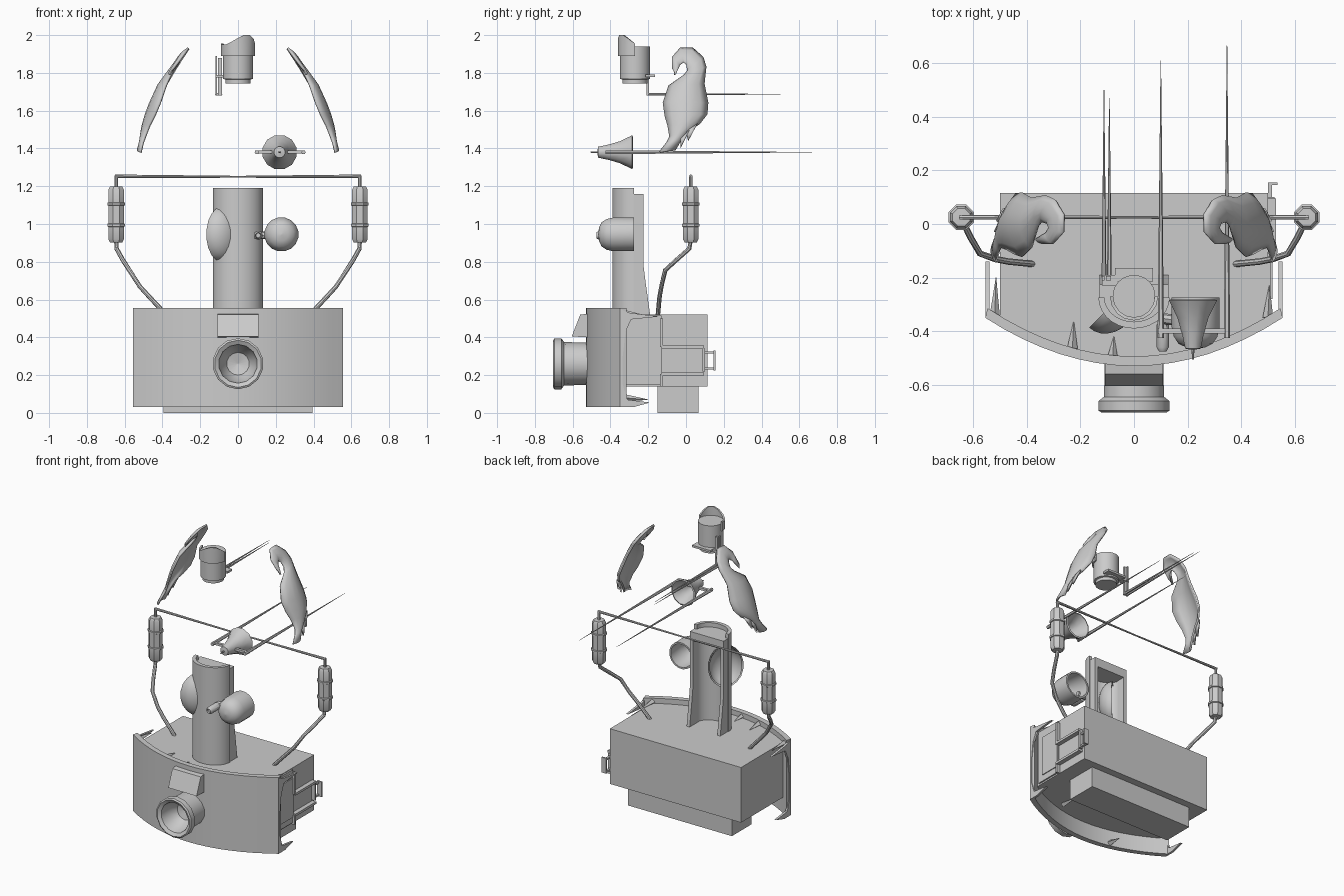
import bpy, bmesh
from math import sin, cos, pi, radians
from mathutils import Vector


def make(name, verts, faces, smooth=True):
    me = bpy.data.meshes.new(name)
    me.from_pydata([tuple(v) for v in verts], [], faces)
    bm = bmesh.new()
    bm.from_mesh(me)
    bmesh.ops.recalc_face_normals(bm, faces=bm.faces)
    bm.to_mesh(me)
    bm.free()
    ob = bpy.data.objects.new(name, me)
    bpy.context.collection.objects.link(ob)
    if smooth:
        bpy.ops.object.select_all(action='DESELECT')
        ob.select_set(True)
        bpy.context.view_layer.objects.active = ob
        bpy.ops.object.shade_smooth_by_angle(angle=radians(35))
    return ob


def prism(name, pts, axis, a, b):
    # outline extruded along one axis from a to b
    place = {'x': lambda p, h: (h, p[0], p[1]), 'z': lambda p, h: (p[0], p[1], h)}[axis]
    n = len(pts)
    v = [place(p, a) for p in pts] + [place(p, b) for p in pts]
    f = [(i, (i + 1) % n, (i + 1) % n + n, i + n) for i in range(n)]
    return make(name, v, f + [tuple(range(n)), tuple(range(n, 2 * n))])


def box(name, x0, x1, y0, y1, z0, z1):
    return prism(name, [(x0, y0), (x1, y0), (x1, y1), (x0, y1)], 'z', z0, z1)


def lathe(name, profile, centre, axis, n=12, squash=1.0):
    # profile of (radius, height) spun about an axis; squash narrows one width
    q = Vector(axis).to_track_quat('Z', 'Y')
    v, f = [], []
    for r, h in profile:
        for i in range(n):
            a = 2 * pi * (i + 0.5) / n
            v.append(Vector(centre) + q @ Vector((r * squash * cos(a), r * sin(a), h)))
    for k in range(len(profile) - 1):
        for i in range(n):
            j = (i + 1) % n
            f.append((k * n + i, k * n + j, k * n + n + j, k * n + n + i))
    return make(name, v, f)


def tube(name, path, radii, n=8):
    # swept tube through points, one radius per point
    v, f = [], []
    P = [Vector(p) for p in path]
    for k, p in enumerate(P):
        d = P[min(k + 1, len(P) - 1)] - P[max(k - 1, 0)]
        q = d.to_track_quat('Z', 'Y')
        r = radii[k] if isinstance(radii, (list, tuple)) else radii
        v += [p + q @ Vector((r * cos(2 * pi * i / n), r * sin(2 * pi * i / n), 0)) for i in range(n)]
    for k in range(len(P) - 1):
        f += [(k * n + i, k * n + (i + 1) % n, k * n + n + (i + 1) % n, k * n + n + i) for i in range(n)]
    f += [tuple(range(n)), tuple(range((len(P) - 1) * n, len(P) * n))]
    return make(name, v, f)


def arc_y(x):
    return -0.53 + 0.18 * (x / 0.555) ** 2


# body with bowed front, and plinth
xs = [-0.5 + i / 12 for i in range(13)]
prism("body", [(x, arc_y(x) + 0.03) for x in xs] + [(0.5, 0.115), (-0.5, 0.115)], 'z', 0.14, 0.52)
box("plinth", -0.395, 0.395, -0.15, 0.065, 0, 0.14)

# curved front shield with torn side flaps and small thorns
xs = [-0.555 + 1.11 * i / 16 for i in range(17)]
prism("front_shield", [(x, arc_y(x)) for x in xs] +
      [(x * 0.985, arc_y(x) + 0.036) for x in reversed(xs)], 'z', 0.03, 0.555)
flap = [(-0.35, 0.55), (-0.30, 0.53), (-0.14, 0.51), (-0.29, 0.495), (-0.32, 0.43), (-0.335, 0.3),
        (-0.335, 0.15), (-0.31, 0.07), (-0.19, 0.055), (-0.28, 0.03), (-0.35, 0.03)]
for s in (-1, 1):
    prism("shield_flap", flap, 'x', s * 0.54, s * 0.555)
for x, y, z, l in [(-0.23, -0.465, 0.53, 0.1), (-0.08, -0.5, 0.53, 0.08), (-0.52, -0.35, 0.53, 0.15),
                   (0.5, -0.35, 0.53, 0.12), (0.3, -0.33, 0.08, 0.13), (-0.2, -0.47, 0.05, 0.1)]:
    tube("thorn", [(x, y, z), (x + 0.005, y + l, z - 0.01)], [0.02, 0.001], 4)

# front horn (hollow) and tilted plate above it
lathe("front_horn", [(0.112, -0.17), (0.112, 0), (0.115, 0.12), (0.135, 0.135), (0.135, 0.172),
                     (0.125, 0.178), (0.103, 0.165), (0.09, 0.1), (0.06, 0.05), (0.0, 0.035)],
      (0, -0.525, 0.26), (0, -1, 0), 14)
prism("tilted_plate", [(-0.605, 0.405), (-0.56, 0.52), (-0.52, 0.525), (-0.52, 0.40)], 'x', -0.108, 0.108)

# half-pipe column with flared back plates and a cap
ang = [pi + pi * i / 14 for i in range(15)]
prism("column", [(0.133 * cos(a), -0.275 + 0.115 * sin(a)) for a in ang] +
      [(0.11 * cos(a), -0.275 + 0.09 * sin(a)) for a in reversed(ang)], 'z', 0.52, 1.19)
side = [(-0.285, 0.52), (-0.19, 0.52), (-0.215, 0.7), (-0.225, 0.78), (-0.225, 1.16), (-0.285, 1.16)]
for s in (-1, 1):
    prism("column_side", side, 'x', s * 0.105, s * 0.128)
prism("column_cap", [(0.115 * cos(a), -0.275 + 0.095 * sin(a)) for a in ang] +
      [(0.115, -0.225), (-0.115, -0.225)], 'z', 1.10, 1.16)

# hollow cup on the right, nozzle, and dish on the left
lathe("round_cup", [(0, 0.19), (0.035, 0.186), (0.065, 0.172), (0.083, 0.145), (0.091, 0.11), (0.091, 0),
                    (0.08, 0), (0.08, 0.11), (0.055, 0.16), (0, 0.175)], (0.23, -0.275, 0.945), (0, -1, 0), 16)
lathe("nozzle", [(0, 0), (0.024, 0), (0.024, 0.085), (0.015, 0.1), (0.012, 0.07), (0, 0.07)],
      (0.107, -0.375, 0.94), (0, -1, 0), 10)
tube("cup_strut", [(0.09, -0.35, 0.94), (0.16, -0.36, 0.94)], 0.02)
bowl = [(0.145 * cos(pi / 2 * i / 6), 0.09 * sin(pi / 2 * i / 6)) for i in range(7)]
lathe("side_dish", bowl + [(r * 0.93, h * 0.9) for r, h in reversed(bowl)],
      (-0.088, -0.308, 0.945), (1, -1, 0), 18, 0.78)

# canisters with hoses, bands and the connecting rod
for s in (-1, 1):
    x = s * 0.645
    lathe("canister", [(0, 0.9), (0.035, 0.903), (0.045, 0.92), (0.045, 0.985), (0.051, 0.988), (0.051, 1.0),
                       (0.045, 1.003), (0.045, 1.097), (0.051, 1.1), (0.051, 1.112), (0.045, 1.115),
                       (0.045, 1.18), (0.035, 1.198), (0, 1.2)], (x, 0.025, 0), (0, 0, 1), 8)
    tube("canister_hose", [(s * a, b, c) for a, b, c in
         [(0.645, 0.025, 0.92), (0.643, 0.018, 0.87), (0.61, -0.05, 0.81), (0.575, -0.11, 0.755),
          (0.52, -0.13, 0.67), (0.47, -0.14, 0.615), (0.39, -0.148, 0.53), (0.37, -0.15, 0.5)]], 0.012)
    tube("rod_post", [(x, 0.025, 1.19), (x, 0.025, 1.258)], 0.009)
tube("top_rod", [(-0.652, 0.025, 1.253), (0, 0.025, 1.25), (0.652, 0.025, 1.253)], [0.009, 0.005, 0.009])

# feathered wing shells, hooked at the top: (y, z) of both edges per row
rows = [(-.070, 1.82, -.058, 1.79), (-.072, 1.88, -.035, 1.84), (-.03, 1.93, -.012, 1.855),
        (.035, 1.93, .005, 1.84), (.09, 1.88, .01, 1.81), (.105, 1.83, -.01, 1.785),
        (.095, 1.74, -.09, 1.73), (.115, 1.64, -.12, 1.64), (.11, 1.58, -.11, 1.57),
        (.07, 1.53, -.095, 1.52), (.02, 1.50, -.085, 1.46), (-.025, 1.45, -.10, 1.43),
        (-.06, 1.39, -.14, 1.38)]
mid = [(1.37, .525), (1.5, .495), (1.6, .455), (1.75, .395), (1.85, .325), (1.94, .265)]


def mid_x(z):
    for (z0, x0), (z1, x1) in zip(mid, mid[1:]):
        if z <= z1:
            return x0 + (x1 - x0) * (z - z0) / (z1 - z0)
    return mid[-1][1]


verts, faces = [], []
for y0, z0, y1, z1 in rows:
    w = Vector((y1 - y0, z1 - z0)).length
    for j in range(7):
        t = j / 6
        y, z = y0 + (y1 - y0) * t, z0 + (z1 - z0) * t
        verts.append((mid_x(z) + 0.11 * w * (1 - 2 * (2 * t - 1) ** 2), y, z))
for k in range(len(rows) - 1):
    faces += [(k * 7 + j, k * 7 + j + 1, k * 7 + j + 8, k * 7 + j + 7) for j in range(6)]
# feather tips
for tri in [((.06, 1.53), (.0, 1.49), (.012, 1.44)), ((.02, 1.50), (-.03, 1.45), (-.03, 1.40))]:
    n = len(verts)
    verts += [(mid_x(z), y, z) for y, z in tri]
    faces.append((n, n + 1, n + 2))
wing = make("wings", verts, faces)
sol = wing.modifiers.new("thickness", 'SOLIDIFY')
sol.thickness, sol.offset = 0.012, 0
wing.modifiers.new("mirror", 'MIRROR').use_axis = (True, False, False)

# mug at the top with slanted front visor
mc = (0, -0.27, 0)
lathe("mug", [(0, 1.745), (0.068, 1.745), (0.068, 1.765), (0.08, 1.768), (0.08, 1.94), (0, 1.94)],
      mc, (0, 0, 1), 20)
tops = [1.955, 1.95, 1.95, 1.965, 1.985, 2.0, 2.0, 1.98, 1.955]
verts, faces = [], []
for i, t in enumerate(tops):
    a = pi + pi * i / 8
    for r, z in [(0.09, 1.89), (0.09, t), (0.078, t), (0.078, 1.89)]:
        verts.append((r * cos(a), -0.27 + r * sin(a), z))
for i in range(8):
    faces += [(4 * i + j, 4 * i + (j + 1) % 4, 4 * i + 4 + (j + 1) % 4, 4 * i + 4 + j) for j in range(4)]
make("mug_visor", verts, faces + [(0, 1, 2, 3), (32, 33, 34, 35)])

# mug bracket and rear spikes
box("mug_clip", -0.07, 0.07, -0.215, -0.165, 1.778, 1.792)
box("mug_clip_arm", -0.12, -0.06, -0.23, -0.19, 1.775, 1.79)
box("handle_bar", -0.12, -0.11, -0.21, -0.195, 1.68, 1.89)
box("handle_plate", -0.105, -0.085, -0.21, -0.195, 1.68, 1.88)
for x, y in ((-0.112, 0.5), (-0.092, 0.47)):
    tube("rear_spike", [(x, -0.2, 1.687), (x, y, 1.687)], [0.009, 0.001], 6)

# bell cone with crossbar and two long spears
bell = [(0.0, -0.47), (0.03, -0.465), (0.042, -0.41), (0.06, -0.35), (0.085, -0.3), (0.093, -0.285)]
lathe("bell_cone", [(r, -h) for r, h in bell] + [(r * 0.9, -h - 0.004) for r, h in reversed(bell)],
      (0.22, 0, 1.38), (0, -1, 0), 12)
tube("bell_tip", [(0.22, -0.505, 1.38), (0.22, -0.44, 1.38)], [0.003, 0.008], 6)
box("crossbar", 0.09, 0.355, -0.408, -0.39, 1.372, 1.388)
for x, y in ((0.1, 0.61), (0.347, 0.667)):
    tube("spear", [(x, -0.425, 1.38), (x, y, 1.38)], [0.012, 0.001], 6)

# right side panel, bracket rails and rear handle
box("side_panel", 0.5, 0.51, -0.32, -0.13, 0.15, 0.515)
box("side_panel_inset", 0.51, 0.516, -0.28, -0.135, 0.19, 0.46)
for z in (0.205, 0.348):
    box("side_rail", 0.5, 0.53, -0.13, 0.095, z - 0.008, z + 0.008)
for z0, z1 in ((0.14, 0.205), (0.348, 0.5)):
    box("side_upright", 0.5, 0.525, -0.137, -0.123, z0, z1)
box("rail_end", 0.5, 0.525, 0.088, 0.1, 0.22, 0.34)
for z in (0.235, 0.32):
    box("handle_arm", 0.5, 0.515, 0.1, 0.152, z - 0.006, z + 0.006)
box("handle_grip", 0.5, 0.535, 0.145, 0.155, 0.225, 0.33)
